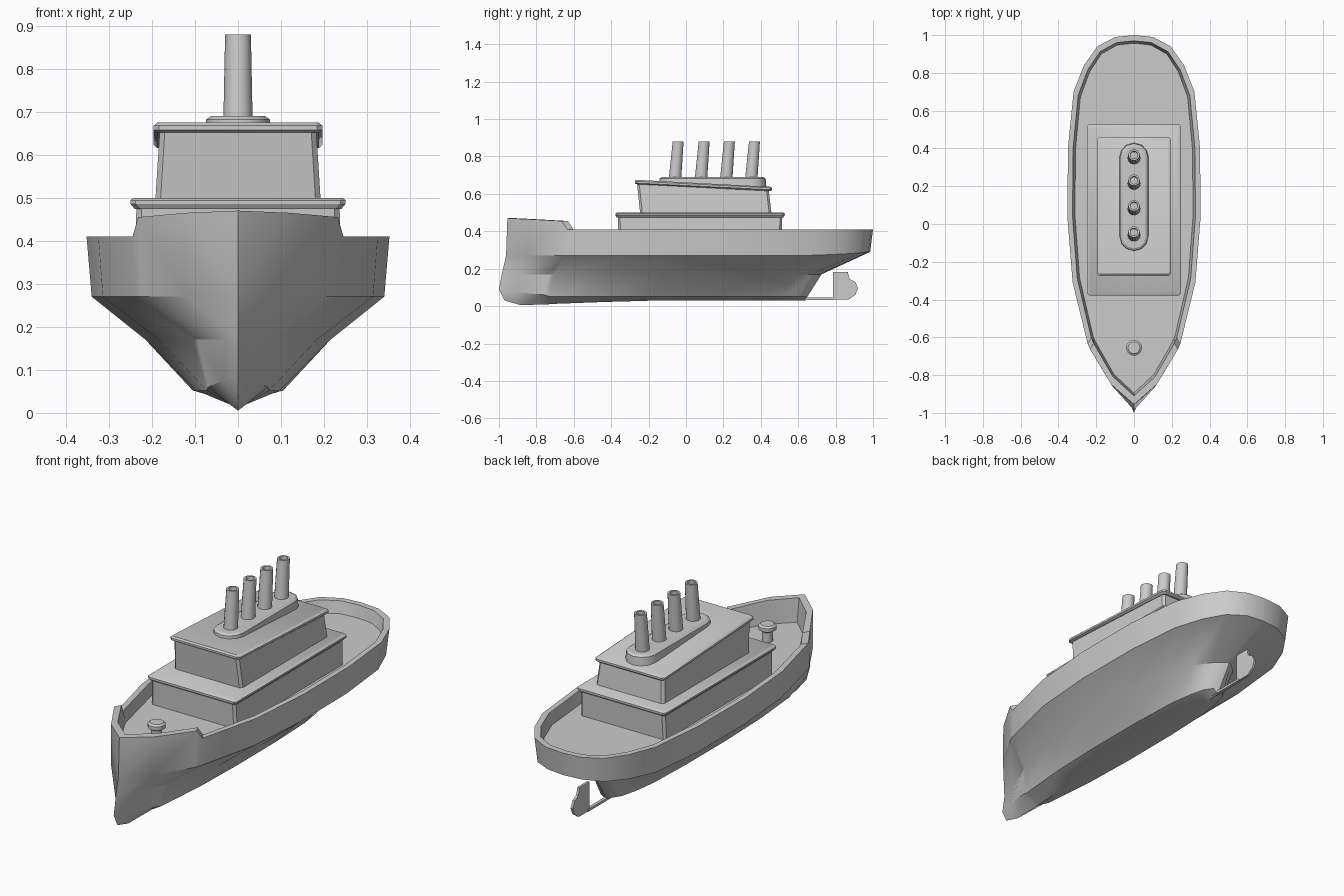
import bpy, bmesh
from math import pi, sin, cos, radians

old = bpy.data.objects.get("Cube")
if old:
    bpy.data.objects.remove(old, do_unlink=True)

grey = bpy.data.materials.new("plain grey")
grey.use_nodes = True
grey.diffuse_color = (0.6, 0.6, 0.6, 1)
grey.node_tree.nodes["Principled BSDF"].inputs["Base Color"].default_value = grey.diffuse_color


def finish(name, bm, angle=30):
    """Turn a bmesh into a shaded, coloured object."""
    bmesh.ops.remove_doubles(bm, verts=bm.verts, dist=0.0005)
    bmesh.ops.recalc_face_normals(bm, faces=bm.faces)
    mesh = bpy.data.meshes.new(name)
    bm.to_mesh(mesh)
    bm.free()
    mesh.materials.append(grey)
    obj = bpy.data.objects.new(name, mesh)
    bpy.context.collection.objects.link(obj)
    bpy.ops.object.select_all(action='DESELECT')
    bpy.context.view_layer.objects.active = obj
    obj.select_set(True)
    bpy.ops.object.shade_smooth_by_angle(angle=radians(angle))
    return obj


def loft(name, rings, angle=30):
    """Skin a stack of equal rings and cap both ends."""
    bm = bmesh.new()
    loops = [[bm.verts.new(p) for p in ring] for ring in rings]
    n = len(loops[0])
    for a, b in zip(loops, loops[1:]):
        for i in range(n):
            j = (i + 1) % n
            bm.faces.new((a[i], a[j], b[j], b[i]))
    bm.faces.new(loops[0])
    bm.faces.new(loops[-1])
    return finish(name, bm, angle)


def rect(hx, y0, y1, z0, z1=None, c=0.012):
    """Rectangle with clipped corners; z runs from z0 (front) to z1 (back)."""
    z1 = z0 if z1 is None else z1
    quarter = [(hx, y0 + c), (hx, y1 - c), (hx - c, y1)]
    right = [(hx - c, y0)] + quarter
    outline = right + [(-x, y) for x, y in reversed(right)]
    return [(x, y, z0 + (z1 - z0) * (y - y0) / (y1 - y0)) for x, y in outline]


def circle(r, y, z, n=14):
    return [(r * cos(2 * pi * i / n), y + r * sin(2 * pi * i / n), z) for i in range(n)]


def stadium(r, y0, y1, z, n=6):
    """Long ring with rounded ends."""
    ends = [(y1, 0), (y0, pi)]
    return [(r * cos(a + pi * i / n), y + r * sin(a + pi * i / n), z)
            for y, a in ends for i in range(n + 1)]


# Hull: rows of points from bow to stern, from keel up to rim and in to deck
sheer_y = [-.955, -.85, -.665, -.635, -.31, .03, .4, .7, .84, .94, .99, 1]
sheer_x = [0, .12, .232, .245, .325, .352, .35, .32, .265, .195, .1, 0]
sheer_z = [.47, .465, .455] + [.41] * 9
knuckle_z = [.27] * 7 + [.272, .278, .284, .29, .29]
bilge_z = [.09, .075, .06] + [.052] * 9
keel_z = [.03, .005, .01, .012, .022] + [.03] * 7


def row(start, end, width, power, heights):
    points = []
    for x, y, z in zip(sheer_x, sheer_y, heights):
        t = (y - sheer_y[0]) / (sheer_y[-1] - sheer_y[0])
        points.append((width * (x / max(sheer_x)) ** power, start + (end - start) * t, z))
    return points


deck = [.35] * 12
hull_rows = [
    row(-.97, .64, 0, 1, keel_z),
    row(-1, .65, .105, 1, bilge_z),
    row(-.985, .725, .215, 2, [.17] * 12),
    row(-.962, .985, .34, 1, knuckle_z),
    row(-.955, 1, .352, 1, sheer_z),
    row(-.91, .97, .325, 1, sheer_z),
    row(-.895, .957, .312, 1, deck),
    row(-.895, .957, 0, 1, deck),
]
bm = bmesh.new()
for side in (1, -1):
    grid = [[bm.verts.new((side * x, y, z)) for x, y, z in r] for r in hull_rows]
    for a, b in zip(grid, grid[1:]):
        for i in range(len(a) - 1):
            bm.faces.new((a[i], a[i + 1], b[i + 1], b[i]))
bmesh.ops.dissolve_degenerate(bm, edges=bm.edges, dist=0.0001)
finish("hull", bm, 32)

# Two deckhouses, each with an overhanging roof
loft("lower_deckhouse", [rect(.24, -.36, .51, .345), rect(.236, -.365, .515, .48)])
loft("lower_roof", [rect(.24, -.37, .52, .474), rect(.25, -.378, .528, .486),
                    rect(.25, -.378, .528, .494), rect(.243, -.37, .52, .5)])
loft("upper_deckhouse", [rect(.192, -.245, .457, .495), rect(.182, -.262, .442, .655, .622)])
loft("upper_roof", [rect(.188, -.266, .452, .652, .615), rect(.196, -.274, .46, .658, .622),
                    rect(.196, -.274, .46, .668, .632), rect(.188, -.266, .452, .675, .638)])

# Funnel platform
loft("funnel_base", [stadium(.078, -.067, .352, .635), stadium(.074, -.067, .352, .682),
                     stadium(.062, -.067, .352, .69)])

# Four raked, hollow funnels
for number, y in enumerate((-.042, .097, .232, .366), 1):
    loft(f"funnel_{number}", [circle(.034, y - .017, .68), circle(.03, y, .88),
                              circle(.02, y, .88), circle(.02, y - .003, .84)])

# Mooring post on the foredeck
loft("mooring_post", [circle(.026, -.655, .345), circle(.026, -.655, .4),
                      circle(.042, -.655, .41), circle(.042, -.655, .428),
                      circle(.032, -.655, .436)])

# Rudder blade and the bar that carries it
blade = [(.785, .035), (.87, .035), (.905, .06), (.92, .095), (.905, .13),
         (.875, .145), (.865, .182), (.785, .182)]
loft("rudder", [[(x, y, z) for y, z in blade] for x in (-.006, .006)])
loft("rudder_bar", [rect(.008, .6, .8, z, c=.002) for z in (.034, .046)])
